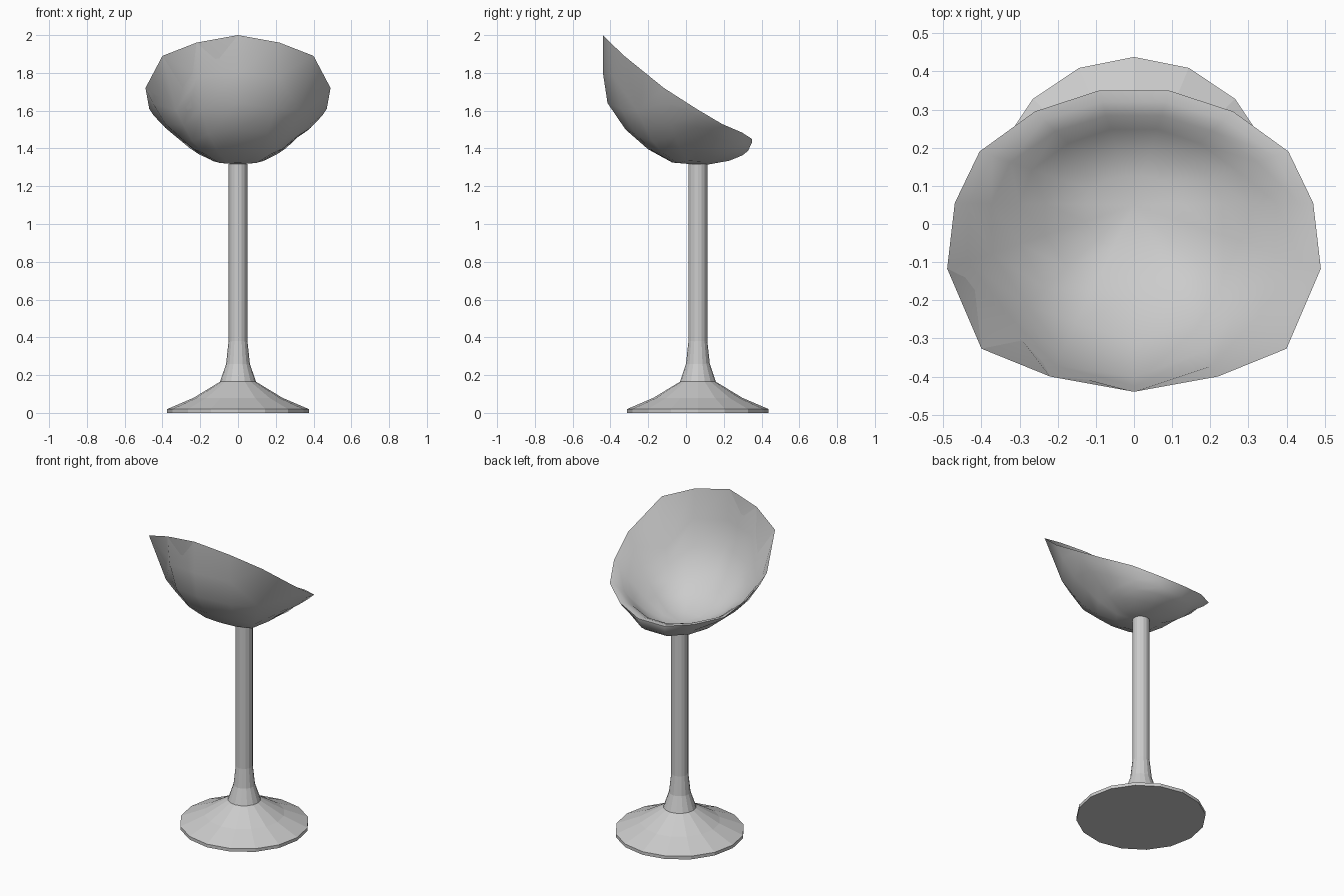
import bpy, math

if "Cube" in bpy.data.objects:
    bpy.data.objects.remove(bpy.data.objects["Cube"])

CY = 0.063  # pedestal axis offset in y


def make_object(name, verts, faces):
    mesh = bpy.data.meshes.new(name)
    mesh.from_pydata(verts, [], faces)
    mesh.update()
    obj = bpy.data.objects.new(name, mesh)
    bpy.context.collection.objects.link(obj)
    return obj


def lathe(name, profile, sides, closed_bottom):
    verts, faces = [], []
    for r, z in profile:
        for k in range(sides):
            a = 2 * math.pi * k / sides
            verts.append((r * math.cos(a), CY + r * math.sin(a), z))
    for i in range(len(profile) - 1):
        for k in range(sides):
            n = (k + 1) % sides
            faces.append((i * sides + k, i * sides + n,
                          (i + 1) * sides + n, (i + 1) * sides + k))
    if closed_bottom:
        faces.append(tuple(reversed(range(sides))))
    return make_object(name, verts, faces)


# Flared foot and column
lathe("base", [(0.375, 0), (0.375, 0.02), (0.235, 0.08), (0.095, 0.165)], 16, True)
lathe("column", [(0.095, 0.165), (0.063, 0.26), (0.05, 0.38), (0.05, 1.318)], 16, False)

# Half of the seat rim, from high back to low front lip
half_rim = [(0, -0.44, 2.0), (0.22, -0.40, 1.96), (0.40, -0.327, 1.89),
            (0.49, -0.117, 1.72), (0.47, 0.055, 1.61), (0.405, 0.19, 1.53),
            (0.26, 0.295, 1.485), (0.092, 0.35, 1.45)]
SY, SZ = 0.05, 1.315  # lowest point of the bowl


def mix(p, q):
    return [((a + c) / 2, (b + d) / 2) for (a, b), (c, d) in zip(p, q)]


def lifted(section, rim_z, gap=0.02):
    # Same section moved inward, tapering to nothing at the rim
    return [(h * (0.97 if v < 1 else 1), v + (1 - v) * gap / (rim_z - SZ))
            for h, v in section]


def bowl(name, sections, floor, flip):
    half = [p + (s,) for p, s in zip(half_rim, sections)]
    rim = half + [(-x, y, z, s) for x, y, z, s in reversed(half[1:])]
    verts, faces = [(0, SY, SZ + floor)], []
    n, rings = len(rim), len(sections[0])
    for i in range(rings):
        for x, y, z, section in rim:
            h, v = section[i]
            verts.append((x * h, SY + (y - SY) * h, SZ + (z - SZ) * v))
    for j in range(n):
        k = (j + 1) % n
        faces.append((0, 1 + k, 1 + j))
        for i in range(rings - 1):
            a, b = 1 + i * n, 1 + (i + 1) * n
            faces.append((a + j, a + k, b + k, b + j))
    if flip:
        faces = [f[::-1] for f in faces]
    obj = make_object(name, verts, faces)
    for poly in obj.data.polygons:
        poly.use_smooth = True


# Bowl cross-sections from centre to rim, as (outward, upward) fractions
back = [(0.25, 0.015), (0.51, 0.117), (0.755, 0.27), (0.95, 0.475), (1, 0.71), (1, 1)]
back_mid = [(0.25, 0.015), (0.50, 0.11), (0.71, 0.25), (0.88, 0.46), (0.965, 0.72), (1, 1)]
back_corner = [(0.25, 0.015), (0.45, 0.10), (0.60, 0.21), (0.72, 0.36), (0.82, 0.50), (1, 1)]
side = [(0.27, 0.05), (0.49, 0.21), (0.63, 0.36), (0.785, 0.53), (0.92, 0.80), (1, 1)]
side_front = [(0.28, 0.06), (0.51, 0.28), (0.66, 0.48), (0.82, 0.66), (0.95, 0.88), (1, 1)]
front_corner = [(0.30, 0.07), (0.50, 0.24), (0.63, 0.40), (0.77, 0.66), (0.92, 0.85), (1, 1)]
front = [(0.25, 0.01), (0.60, 0.15), (0.83, 0.36), (0.93, 0.54), (1, 0.88), (1, 1)]
outer = [back, back_mid, back_corner, side, side_front, front_corner,
         mix(front, front_corner), front]

# Inner face rolls over a soft, flat lip at the front
lip_corner = [(0.29, 0.16), (0.50, 0.34), (0.66, 0.57), (0.80, 0.82), (0.92, 0.96), (1, 1)]
lip = [(0.25, 0.17), (0.48, 0.32), (0.66, 0.62), (0.78, 0.90), (0.90, 1.0), (1, 1)]
inner = [lifted(s, p[2]) for s, p in zip(outer[:5], half_rim)]
inner += [lip_corner, mix(lip, lip_corner), lip]

bowl("seat_shell", outer, 0, False)
bowl("seat_inner", inner, 0.02, True)
